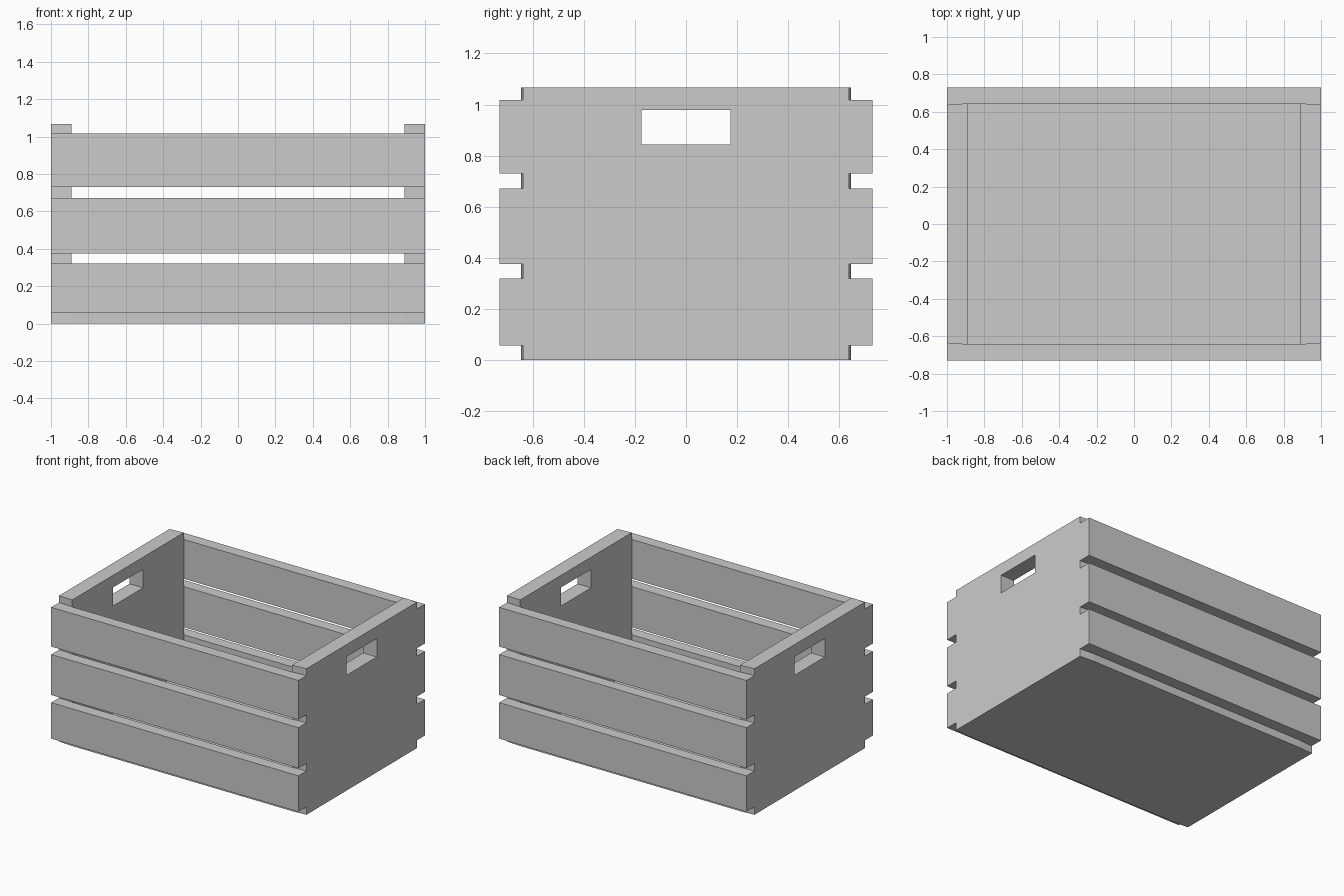
import bpy
import bmesh

if "Cube" in bpy.data.objects:
    bpy.data.objects.remove(bpy.data.objects["Cube"])

X_OUT, X_IN = 1.0, 0.89        # end panel outer / inner faces
Y_OUT = 0.73                   # slat outer face
Y_IN, Y_EDGE = 0.645, 0.637    # slat inner face, slightly drawn in at the ends
HEIGHT = 1.067
FLOOR = 0.057


def make_object(name, verts, faces):
    mesh = bpy.data.meshes.new(name)
    bm = bmesh.new()
    vs = [bm.verts.new(v) for v in verts]
    for f in faces:
        bm.faces.new([vs[i] for i in f])
    bmesh.ops.recalc_face_normals(bm, faces=bm.faces)
    bm.to_mesh(mesh)
    bm.free()
    obj = bpy.data.objects.new(name, mesh)
    bpy.context.collection.objects.link(obj)
    return obj


def prism(name, outline, z0, z1):
    n = len(outline)
    verts = [(x, y, z) for z in (z0, z1) for x, y in outline]
    faces = [list(range(n)), list(range(n, 2 * n))]
    faces += [[i, (i + 1) % n, n + (i + 1) % n, n + i] for i in range(n)]
    return make_object(name, verts, faces)


def rect(x, half, z0, z1):
    return [(x, -half, z0), (x, half, z0), (x, half, z1), (x, -half, z1)]


def end_panel(name, s):
    # board with a rectangular hand hole: outer and hole loops on both faces
    verts = (rect(s * X_OUT, Y_EDGE, 0, HEIGHT) + rect(s * X_OUT, 0.175, 0.843, 0.978)
             + rect(s * X_IN, Y_IN, 0, HEIGHT) + rect(s * X_IN, 0.175, 0.843, 0.978))
    faces = []
    for a, b in ((0, 4), (8, 12), (0, 8), (4, 12)):
        for i in range(4):
            j = (i + 1) % 4
            faces.append([a + i, a + j, b + j, b + i])
    return make_object(name, verts, faces)


# End panels with hand holes
for side, s in (("left", -1), ("right", 1)):
    end_panel(side + "_end_panel", s)

# Three slats along the front and back
for side, s in (("front", -1), ("back", 1)):
    outline = [(-X_OUT, s * Y_OUT), (X_OUT, s * Y_OUT), (X_OUT, s * Y_EDGE),
               (X_IN, s * Y_IN), (-X_IN, s * Y_IN), (-X_OUT, s * Y_EDGE)]
    for level, z0, z1 in (("lower", FLOOR, 0.32), ("middle", 0.376, 0.672), ("upper", 0.73, 1.017)):
        prism(f"{side}_{level}_slat", outline, z0, z1)

# Floor board between the end panels
prism("floor_board", [(-X_IN, -Y_IN), (X_IN, -Y_IN), (X_IN, Y_IN), (-X_IN, Y_IN)], 0, FLOOR)
